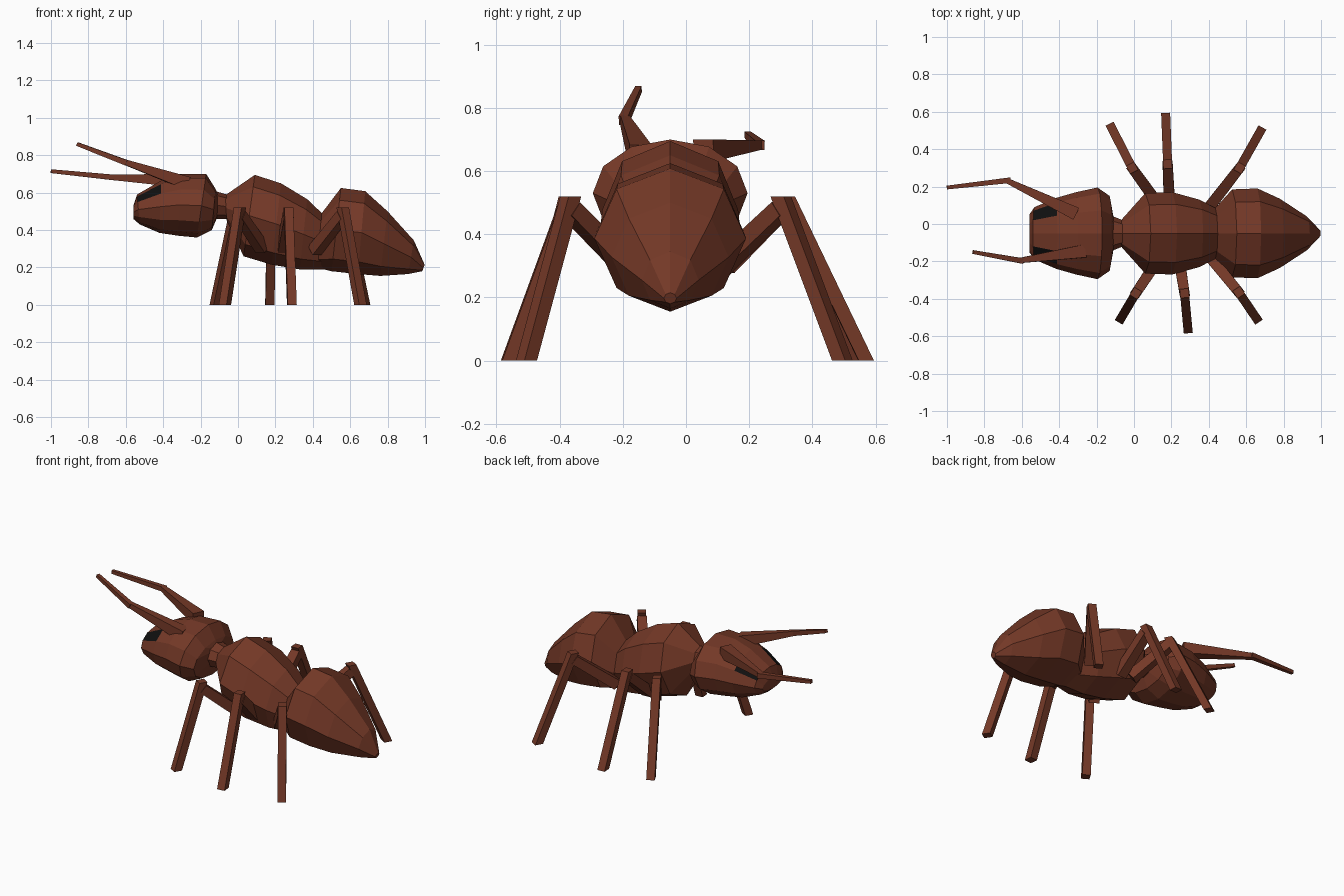
import bpy, bmesh, math
from mathutils import Vector

if "Cube" in bpy.data.objects:
    bpy.data.objects.remove(bpy.data.objects["Cube"])

CY = -0.05  # centre line of the body


def material(name, col):
    m = bpy.data.materials.new(name)
    m.diffuse_color = (*col, 1)
    m.use_nodes = True
    m.node_tree.nodes["Principled BSDF"].inputs["Base Color"].default_value = m.diffuse_color
    return m


brown = material("red brown", (0.175, 0.040, 0.020))
black = material("eye black", (0.005, 0.005, 0.005))


def make(name, bm, mats):
    bmesh.ops.recalc_face_normals(bm, faces=bm.faces)
    me = bpy.data.meshes.new(name)
    bm.to_mesh(me)
    bm.free()
    for m in mats:
        me.materials.append(m)
    ob = bpy.data.objects.new(name, me)
    bpy.context.collection.objects.link(ob)
    return ob


def loft(name, rings, sides, eye=None):
    """Rings: (x_top, z_top, x_bottom, z_bottom, half_width)."""
    bm = bmesh.new()
    loops = []
    for xt, zt, xb, zb, hw in rings:
        loop = []
        for i in range(sides):
            a = 2 * math.pi * i / sides
            t = (1 + math.cos(a)) / 2
            loop.append(bm.verts.new((xb + (xt - xb) * t, CY + hw * math.sin(a), zb + (zt - zb) * t)))
        loops.append(loop)
    for k in range(len(loops) - 1):
        for i in range(sides):
            j = (i + 1) % sides
            f = bm.faces.new((loops[k][i], loops[k][j], loops[k + 1][j], loops[k + 1][i]))
            if eye and k == eye and i in (1, sides - 2):
                f.material_index = 1
    bm.faces.new(loops[0])
    bm.faces.new(loops[-1])
    return make(name, bm, [brown, black] if eye else [brown])


def beam(name, p, q, r0, r1, u=None, v=None):
    """Four-sided tapering bar; u and v fix the plane of its ends."""
    p, q = Vector(p), Vector(q)
    if u is None:
        d = (q - p).normalized()
        u = d.cross(Vector((0, 0, 1))).normalized()
        v = d.cross(u)
    bm = bmesh.new()
    ends = [[bm.verts.new(c + u * (a * r) + v * (b * r)) for a, b in ((1, 1), (-1, 1), (-1, -1), (1, -1))]
            for c, r in ((p, r0), (q, r1))]
    for i in range(4):
        j = (i + 1) % 4
        bm.faces.new((ends[0][i], ends[0][j], ends[1][j], ends[1][i]))
    bm.faces.new(ends[0])
    bm.faces.new(ends[1])
    return make(name, bm, [brown])


# Head with eye faces on the upper front sides
loft("head", [(-.56, .53, -.56, .46, .10), (-.54, .59, -.525, .43, .14),
              (-.41, .665, -.42, .385, .19), (-.30, .70, -.32, .37, .22),
              (-.17, .70, -.22, .36, .245), (-.12, .62, -.14, .40, .20),
              (-.11, .60, -.11, .47, .09)], 12, eye=1)

# Neck
loft("neck", [(-.16, .62, -.16, .46, .11), (-.06, .59, -.06, .46, .07),
              (.0, .60, .0, .44, .08)], 8)

# Thorax and abdomen
loft("thorax", [(-.07, .585, -.06, .45, .075), (.09, .695, .03, .26, .215),
                (.23, .65, .18, .215, .22), (.37, .565, .33, .19, .18),
                (.47, .47, .46, .19, .12)], 8)
loft("abdomen", [(.44, .48, .42, .20, .13), (.55, .625, .50, .18, .235),
                 (.68, .608, .64, .165, .24), (.80, .50, .76, .155, .185),
                 (.94, .345, .91, .165, .09), (.998, .215, .985, .18, .02)], 8)

# Legs: hip, knee, foot
legs = {
    "front_left": ((.12, .12, .30), (-.01, .30), (-.12, .515)),
    "front_right": ((.13, -.19, .30), (.01, -.37), (-.07, -.505)),
    "middle_left": ((.19, .10, .30), (.18, .32), (.17, .57)),
    "middle_right": ((.24, -.18, .30), (.27, -.37), (.288, -.56)),
    "rear_left": ((.41, .10, .29), (.565, .30), (.675, .495)),
    "rear_right": ((.41, -.18, .29), (.56, -.365), (.655, -.505)),
}
for name, (hip, knee, foot) in legs.items():
    out = Vector((foot[0] - knee[0], foot[1] - knee[1], 0)).normalized()
    side = Vector((-out.y, out.x, 0))
    beam(name + "_upper_leg", hip, (*knee, .48), .03, .027)
    beam(name + "_lower_leg", (*knee, .52), (*foot, 0), .024, .024, side, out)

# Antennae: thick tapering base and thin tip
antennae = {
    "left": ((-.31, .055, .665), (-.68, .232, .683), (-1.0, .195, .715)),
    "right": ((-.27, -.145, .65), (-.61, -.195, .765), (-.86, -.15, .86)),
}
for name, (a, b, c) in antennae.items():
    beam(name + "_antenna_base", a, b, .035, .014)
    beam(name + "_antenna_tip", Vector(b) + (Vector(b) - Vector(c)) * .06, c, .015, .01)
